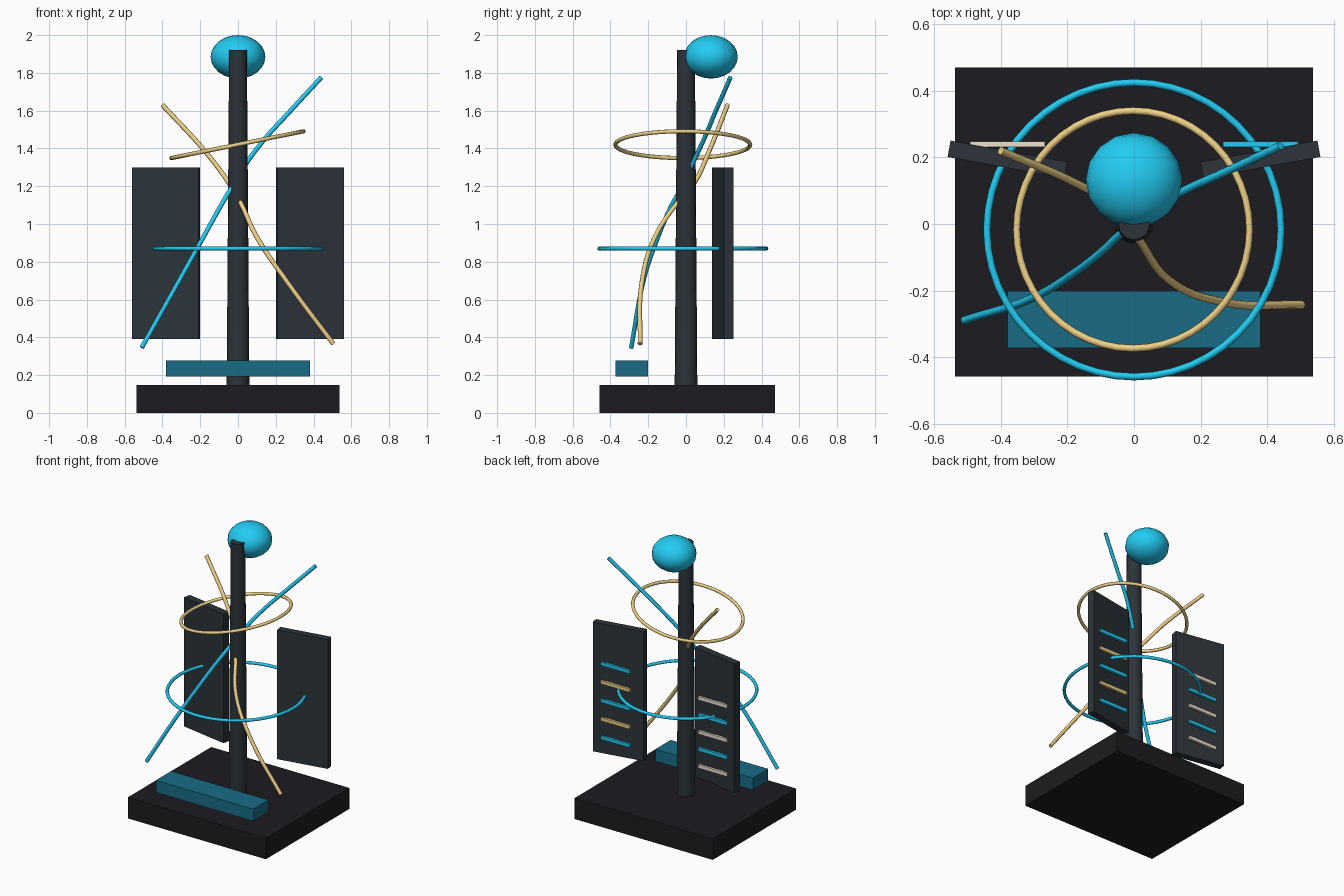
import bpy, math

if "Cube" in bpy.data.objects:
    bpy.data.objects.remove(bpy.data.objects["Cube"])


def material(name, rgb):
    m = bpy.data.materials.new(name)
    m.diffuse_color = (*rgb, 1)
    m.use_nodes = True
    m.node_tree.nodes["Principled BSDF"].inputs["Base Color"].default_value = m.diffuse_color
    return m


BLACK = material("black", (0.012, 0.011, 0.014))
SLATE = material("slate", (0.025, 0.034, 0.042))
CYAN = material("cyan", (0.016, 0.6, 0.9))
TEAL = material("teal", (0.01, 0.15, 0.24))
GOLD = material("gold", (0.85, 0.63, 0.24))
CREAM = material("cream", (0.85, 0.76, 0.6))


def finish(name, mat, smooth=False):
    ob = bpy.context.object
    ob.name = name
    ob.data.materials.append(mat)
    if smooth:
        bpy.ops.object.shade_smooth_by_angle(angle=math.radians(50))
    return ob


def box(name, center, size, mat, turn=0):
    bpy.ops.mesh.primitive_cube_add(size=1, location=center, rotation=(0, 0, turn))
    bpy.context.object.scale = size
    return finish(name, mat)


def ring(name, center, radius, mat, tilt=0):
    bpy.ops.mesh.primitive_torus_add(location=center, rotation=(0, tilt, 0),
                                     major_radius=radius, minor_radius=0.011,
                                     major_segments=48, minor_segments=8)
    return finish(name, mat, True)


def strand(name, points, mat):
    # round tube swept along a smooth path
    cu = bpy.data.curves.new(name, 'CURVE')
    cu.dimensions = '3D'
    cu.bevel_depth = 0.0125
    cu.bevel_resolution = 2
    cu.resolution_u = 6
    cu.use_fill_caps = True
    sp = cu.splines.new('BEZIER')
    sp.bezier_points.add(len(points) - 1)
    for bp, p in zip(sp.bezier_points, points):
        bp.co = p
        bp.handle_left_type = bp.handle_right_type = 'AUTO'
    ob = bpy.data.objects.new(name, cu)
    bpy.context.collection.objects.link(ob)
    bpy.ops.object.select_all(action='DESELECT')
    bpy.context.view_layer.objects.active = ob
    ob.select_set(True)
    bpy.ops.object.convert(target='MESH')
    return finish(name, mat, True)


# base slab and front console
box("base", (0, 0.006, 0.074), (1.076, 0.928, 0.148), BLACK)
box("console", (0, -0.287, 0.235), (0.76, 0.17, 0.085), TEAL)

# tapered column
bpy.ops.mesh.primitive_cone_add(vertices=16, radius1=0.06, radius2=0.047,
                                depth=1.78, location=(0, 0, 1.03))
finish("column", SLATE, True)

# orb behind the column top
bpy.ops.mesh.primitive_uv_sphere_add(segments=16, ring_count=12, radius=1,
                                     location=(0, 0.132, 1.885))
bpy.context.object.scale = (0.145, 0.142, 0.115)
finish("orb", CYAN, True)

# angled side panels with bars on the back
for side, tag, step, tones in ((-1, "left", 0.12, (CREAM, CYAN)),
                               (1, "right", 0.13, (CYAN, GOLD))):
    box(f"{tag}_panel", (side * 0.38, 0.194, 0.845), (0.357, 0.05, 0.91),
        SLATE, side * 0.18)
    for i in range(5):
        box(f"{tag}_bar_{i + 1}", (side * 0.38, 0.24, 0.502 + i * step),
            (0.225, 0.017, 0.024), tones[i % 2])

# orbit rings
ring("lower_ring", (0, -0.017, 0.87), 0.442, CYAN)
ring("upper_ring", (-0.003, -0.017, 1.42), 0.357, GOLD, -0.2)

# crossing strands through the column
strand("cyan_strand", [(-0.51, -0.29, 0.345), (-0.3, -0.22, 0.72), (-0.2, -0.16, 0.9),
                       (-0.1, -0.085, 1.08), (-0.03, -0.02, 1.2), (0.05, 0.04, 1.33),
                       (0.15, 0.1, 1.46), (0.26, 0.15, 1.58), (0.44, 0.235, 1.775)], CYAN)
strand("gold_strand", [(0.505, -0.243, 0.365), (0.27, -0.235, 0.68), (0.1, -0.165, 0.93),
                       (0.01, -0.04, 1.12), (-0.05, 0.045, 1.22), (-0.17, 0.12, 1.38),
                       (-0.4, 0.22, 1.63)], GOLD)
